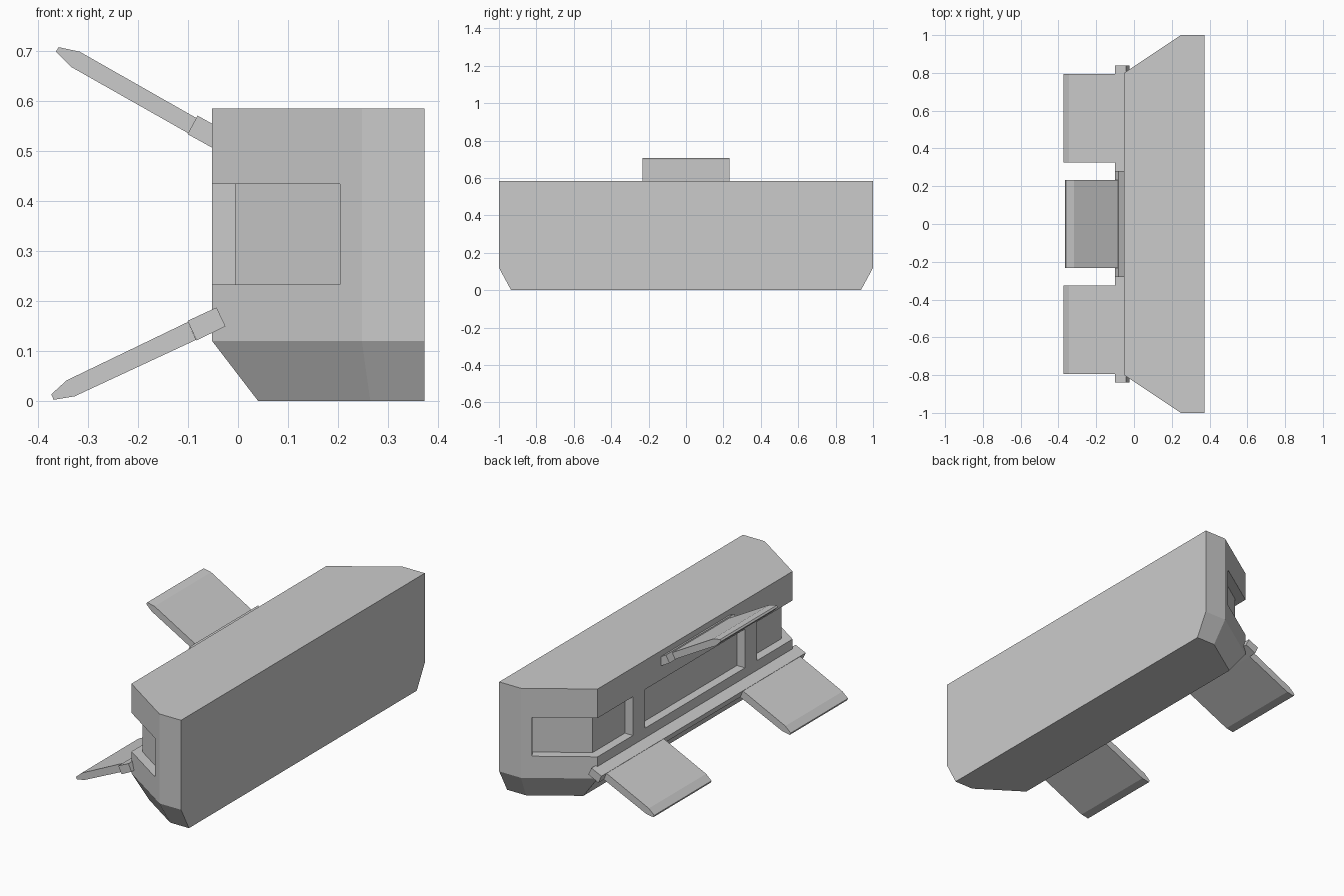
import bpy, bmesh

if "Cube" in bpy.data.objects:
    bpy.data.objects.remove(bpy.data.objects["Cube"])


def loft(name, loops):
    """Closed solid through a stack of equal-length point loops."""
    bm = bmesh.new()
    rings = [[bm.verts.new(p) for p in loop] for loop in loops]
    n = len(rings[0])
    bm.faces.new(rings[0])
    bm.faces.new(rings[-1])
    for a, b in zip(rings, rings[1:]):
        for i in range(n):
            j = (i + 1) % n
            bm.faces.new((a[i], a[j], b[j], b[i]))
    bmesh.ops.recalc_face_normals(bm, faces=bm.faces)
    me = bpy.data.meshes.new(name)
    bm.to_mesh(me)
    bm.free()
    ob = bpy.data.objects.new(name, me)
    bpy.context.collection.objects.link(ob)
    return ob


def plan_loop(half, z):
    """Plan outline mirrored across y = 0."""
    pts = half + [(x, -y) for x, y in reversed(half)]
    return [(x, y, z) for x, y in pts]


def bar(name, profile, y0, y1):
    """xz profile extruded along y."""
    return loft(name, [[(x, y, z) for x, z in profile] for y in (y0, y1)])


# Main body: chamfered plan, sloped underside
upper = [(-0.052, 0.80), (0.248, 1.0), (0.373, 1.0)]
lower = [(0.04, 0.785), (0.265, 0.935), (0.373, 0.935)]
body = loft("body", [plan_loop(lower, 0), plan_loop(upper, 0.12), plan_loop(upper, 0.585)])

# Recessed windows: centre one and two wrapping the angled corners
corner = [(-0.006, 0.51), (-0.006, 0.774), (0.23, 0.932), (0.15, 1.053), (-0.12, 1.053), (-0.12, 0.51)]
centre = [(-0.006, 0.41), (-0.12, 0.41), (-0.12, -0.41), (-0.006, -0.41)]
windows = [centre, corner, [(x, -y) for x, y in corner]]
for pts in windows:
    cutter = loft("window_cutter", [[(x, y, z) for x, y in pts] for z in (0.233, 0.434)])
    cutter.hide_render = True
    mod = body.modifiers.new("window", 'BOOLEAN')
    mod.operation = 'DIFFERENCE'
    mod.solver = 'EXACT'
    mod.object = cutter
    bpy.context.view_layer.objects.active = body
    bpy.ops.object.modifier_apply(modifier=mod.name)
    bpy.data.objects.remove(cutter)

# Lower hinge rail and its two flaps
bar("lower_rail", [(-0.101, 0.160), (-0.043, 0.187), (-0.025, 0.149), (-0.083, 0.121)], -0.838, 0.838)
low_flap = [(-0.100, 0.158), (-0.343, 0.041), (-0.374, 0.013), (-0.369, 0.002),
            (-0.327, 0.009), (-0.084, 0.122)]
for side, name in ((1, "lower_flap_back"), (-1, "lower_flap_front")):
    bar(name, low_flap, side * 0.325, side * 0.795)

# Upper hinge rail and flap
bar("upper_rail", [(-0.101, 0.534), (-0.081, 0.571), (-0.025, 0.540), (-0.045, 0.503)], -0.28, 0.28)
up_flap = [(-0.083, 0.566), (-0.317, 0.699), (-0.359, 0.708), (-0.365, 0.699),
           (-0.335, 0.669), (-0.100, 0.536)]
bar("upper_flap", up_flap, -0.232, 0.232)
